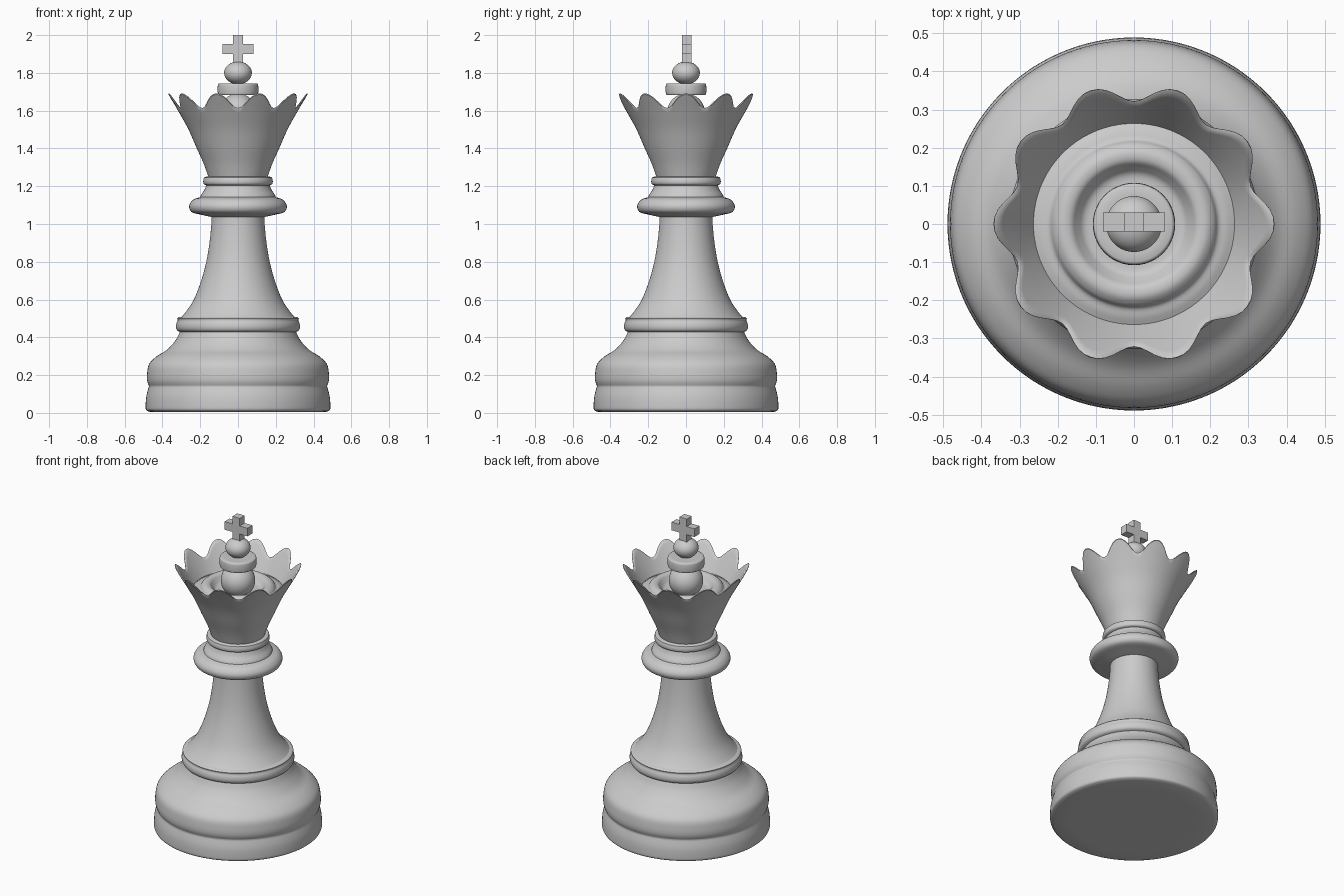
import bpy, bmesh, math

if "Cube" in bpy.data.objects:
    bpy.data.objects.remove(bpy.data.objects["Cube"])

SEG = 120


def finish(name, verts, faces, smooth=True):
    mesh = bpy.data.meshes.new(name)
    mesh.from_pydata(verts, [], faces)
    bm = bmesh.new()
    bm.from_mesh(mesh)
    bmesh.ops.remove_doubles(bm, verts=bm.verts, dist=1e-5)
    bmesh.ops.recalc_face_normals(bm, faces=bm.faces)
    bm.to_mesh(mesh)
    bm.free()
    ob = bpy.data.objects.new(name, mesh)
    bpy.context.collection.objects.link(ob)
    bpy.ops.object.select_all(action='DESELECT')
    ob.select_set(True)
    bpy.context.view_layer.objects.active = ob
    if smooth:
        bpy.ops.object.shade_smooth_by_angle(angle=math.radians(40))
    return ob


def curve(pts, n=4):
    """Smooth Catmull-Rom run through (r, z) points."""
    p = [pts[0]] + pts + [pts[-1]]
    out = []
    for a, b, c, d in zip(p, p[1:], p[2:], p[3:]):
        for i in range(n):
            t = i / n
            out.append(tuple(
                0.5 * (2 * q + (s - o) * t + (2 * o - 5 * q + 4 * s - u) * t * t
                       + (3 * q - o - 3 * s + u) * t ** 3)
                for o, q, s, u in zip(a, b, c, d)))
    return out + [pts[-1]]


def sweep(name, profile_at):
    """Revolve a profile that may vary with the angle."""
    verts, faces = [], []
    for i in range(SEG):
        a = 2 * math.pi * i / SEG
        prof = profile_at(a)
        n = len(prof)
        verts += [(max(r, 0) * math.cos(a), max(r, 0) * math.sin(a), z) for r, z in prof]
        for j in range(n - 1):
            k = (i + 1) % SEG
            faces.append((i * n + j, k * n + j, k * n + j + 1, i * n + j + 1))
    return finish(name, verts, faces)


def lathe(name, *runs):
    prof = [p for run in runs for p in curve(run)]
    prof = [p for i, p in enumerate(prof) if i == 0 or math.dist(p, prof[i - 1]) > 1e-5]
    return sweep(name, lambda a: prof)


# Base: foot, bulging drum and ring
lathe("base",
      [(0, 0.005), (0.465, 0.005)],
      [(0.465, 0.005), (0.486, 0.015), (0.489, 0.04), (0.485, 0.09), (0.471, 0.142)],
      [(0.471, 0.142), (0.481, 0.17), (0.481, 0.21), (0.47, 0.26), (0.43, 0.30),
       (0.375, 0.335), (0.33, 0.385), (0.308, 0.428)],
      [(0.308, 0.428), (0.323, 0.438), (0.328, 0.46), (0.319, 0.488), (0.29, 0.51), (0, 0.51)])

# Stem
lathe("stem", [(0.318, 0.49), (0.28, 0.53), (0.234, 0.60), (0.195, 0.70), (0.168, 0.80),
               (0.151, 0.90), (0.141, 1.0), (0.139, 1.05)])

# Collar and neck rings
lathe("collar",
      [(0.13, 1.035), (0.145, 1.038), (0.19, 1.048), (0.24, 1.06), (0.257, 1.08),
       (0.256, 1.105), (0.235, 1.13), (0.2, 1.142)],
      [(0.2, 1.142), (0.195, 1.155), (0.178, 1.18), (0.168, 1.205)],
      [(0.168, 1.205), (0.181, 1.212), (0.184, 1.228), (0.18, 1.246)],
      [(0.18, 1.246), (0.15, 1.252), (0, 1.252)])

# Crown: flared wall with a ten-pointed scalloped rim
WALL = curve([(0.157, 1.25), (0.182, 1.32), (0.218, 1.40), (0.262, 1.50), (0.306, 1.58),
              (0.332, 1.625), (0.358, 1.668), (0.371, 1.69)], 6)


def wall_radius(z):
    for (r0, z0), (r1, z1) in zip(WALL, WALL[1:]):
        if z <= z1:
            return r0 + (r1 - r0) * (z - z0) / (z1 - z0)
    return WALL[-1][0]


def crown_profile(a):
    c = math.cos(10 * a)
    top = 1.653 + 0.039 * c - 0.005 * (c * c - 1)
    outer = [1.25 + (top - 0.006 - 1.25) * i / 18 for i in range(19)]
    prof = [(wall_radius(z), z) for z in outer]
    prof.append((wall_radius(top) - 0.004, top))
    for i in range(9):
        t = i / 8
        z = top - 0.006 + (1.53 - top + 0.006) * t
        prof.append((wall_radius(z) - 0.011 - 0.003 * t, z))
    return prof


sweep("crown", crown_profile)

# Crown floor with a raised ring
lathe("crown_floor",
      [(0.267, 1.525), (0.245, 1.535), (0.222, 1.542), (0.21, 1.56), (0.19, 1.573),
       (0.165, 1.57), (0.147, 1.55), (0.128, 1.533), (0.09, 1.53), (0, 1.53)])


def arc(radius, centre, low, high, n=14):
    return [(radius * math.cos(math.radians(low + (high - low) * i / n)),
             centre + radius * math.sin(math.radians(low + (high - low) * i / n)))
            for i in range(n + 1)]


# Finial: lower ball, disc, upper ball
lathe("lower_ball", arc(0.1, 1.59, -90, 90))
lathe("finial_disc",
      [(0, 1.682), (0.1, 1.682)],
      [(0.1, 1.682), (0.106, 1.688), (0.108, 1.713), (0.106, 1.738), (0.1, 1.744)],
      [(0.1, 1.744), (0, 1.744)])
lathe("upper_ball", [(r * 1.22, z) for r, z in arc(0.06, 1.80, -90, 90)])

# Cross: extruded twelve-sided outline
w, arm = 0.026, 0.081
half = [(w, 1.85), (w, 1.9), (arm, 1.9), (arm, 1.952), (w, 1.952), (w, 2.0)]
outline = half + [(-x, z) for x, z in reversed(half)]
n = len(outline)
verts = [(x, y, z) for y in (-0.02, 0.03) for x, z in outline]
faces = [(i, (i + 1) % n, (i + 1) % n + n, i + n) for i in range(n)]
for o in (0, n):
    faces += [tuple(o + k for k in f) for f in ((0, 1, 10, 11), (1, 4, 7, 10), (1, 2, 3, 4),
                                                (7, 8, 9, 10), (4, 5, 6, 7))]
finish("cross", verts, faces, smooth=False)
